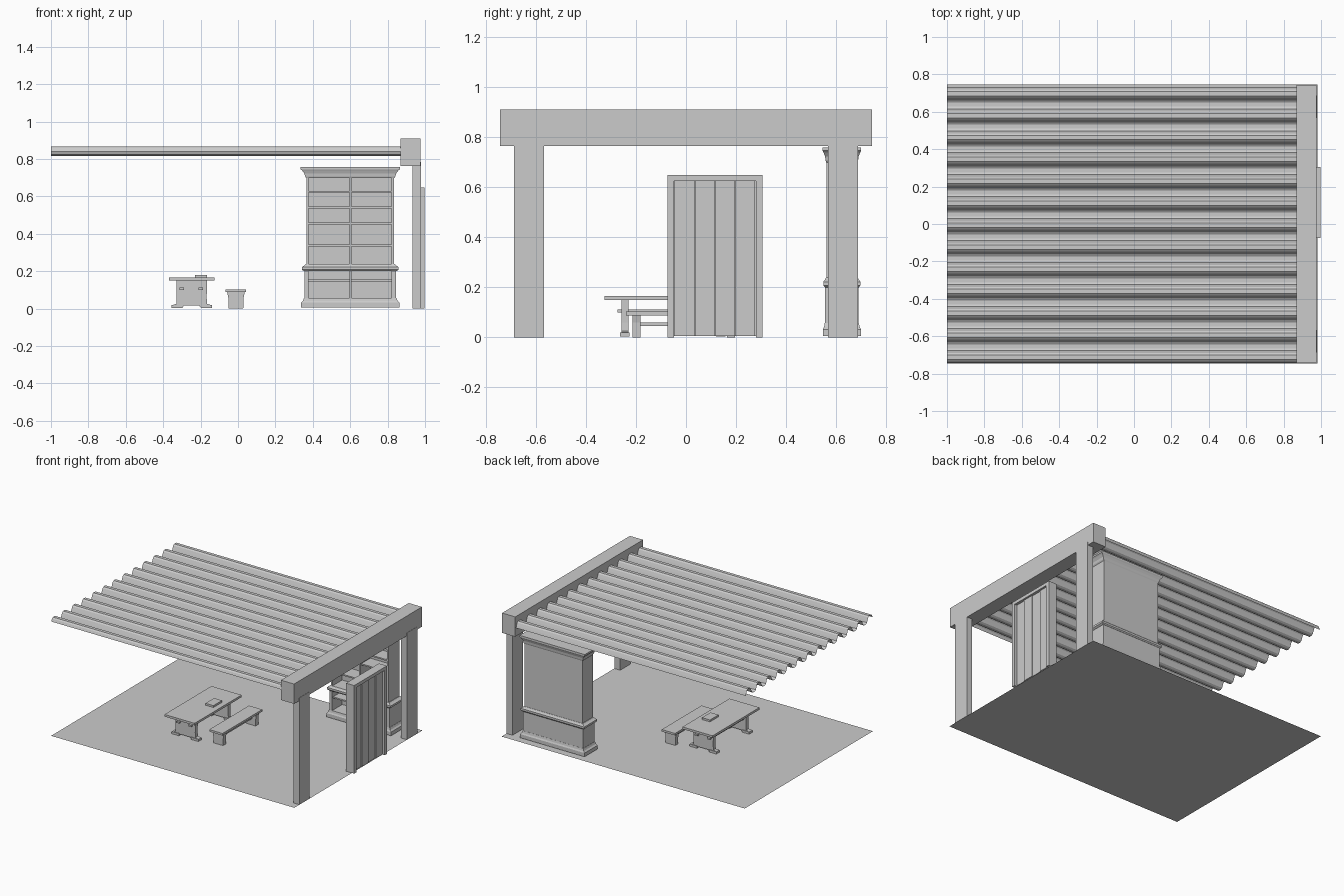
import bpy, bmesh, math

if "Cube" in bpy.data.objects:
    bpy.data.objects.remove(bpy.data.objects["Cube"])

grey = bpy.data.materials.new("plain grey")
grey.diffuse_color = (0.6, 0.6, 0.6, 1)
grey.use_nodes = True
grey.node_tree.nodes["Principled BSDF"].inputs["Base Color"].default_value = grey.diffuse_color


def make(name, verts, faces):
    me = bpy.data.meshes.new(name)
    me.from_pydata(verts, [], faces)
    bm = bmesh.new()
    bm.from_mesh(me)
    bmesh.ops.recalc_face_normals(bm, faces=bm.faces)
    bm.to_mesh(me)
    bm.free()
    me.materials.append(grey)
    ob = bpy.data.objects.new(name, me)
    bpy.context.collection.objects.link(ob)
    return ob


def stack(name, levels):
    """Stacked rectangles: each level is (x0, x1, y0, y1, z)."""
    v, f = [], []
    for x0, x1, y0, y1, z in levels:
        v += [(x0, y0, z), (x1, y0, z), (x1, y1, z), (x0, y1, z)]
    for k in range(len(levels) - 1):
        a = 4 * k
        for i in range(4):
            j = (i + 1) % 4
            f.append((a + i, a + j, a + 4 + j, a + 4 + i))
    n = len(v)
    f += [(3, 2, 1, 0), (n - 4, n - 3, n - 2, n - 1)]
    return make(name, v, f)


def box(name, x0, x1, y0, y1, z0, z1):
    return stack(name, [(x0, x1, y0, y1, z0), (x0, x1, y0, y1, z1)])


def plate(name, outline, y0, y1):
    """Outline in x, z extruded along y."""
    n = len(outline)
    v = [(x, y, z) for y in (y0, y1) for x, z in outline]
    f = [tuple(range(n)), tuple(range(2 * n - 1, n - 1, -1))]
    f += [(i, (i + 1) % n, n + (i + 1) % n, n + i) for i in range(n)]
    return make(name, v, f)


# floor
make("floor", [(-1, -.745, 0), (.98, -.745, 0), (.98, .745, 0), (-1, .745, 0)], [(0, 1, 2, 3)])

# corrugated roof: narrow crests, wide rounded troughs
wave = [(-.03, .84), (-.022, .858), (-.012, .866), (.012, .866), (.022, .858),
        (.03, .84), (.036, .824), (.048, .816), (.069, .816), (.081, .824)]
pts = [(-.7125 + .1175 * k + dy, z) for k in range(13) for dy, z in wave]
pts = [(max(-.745, min(.745, y)), z) for y, z in pts if y < .745]
v = [(x, y, z) for y, z in pts for x in (-1, .9)]
make("corrugated_roof", v, [(2 * i, 2 * i + 1, 2 * i + 3, 2 * i + 2) for i in range(len(pts) - 1)])

# beam and posts
box("beam", .87, .977, -.743, .743, .763, .909)
for s, n in ((-1, "front_post"), (1, "back_post")):
    a, b = sorted((s * .566, s * .686))
    box(n, .932, .979, a, b, 0, .785)

# door frame and planks
box("door_jamb_front", .932, .998, -.074, -.048, 0, .648)
box("door_jamb_back", .932, .998, .28, .306, 0, .648)
box("door_lintel", .932, .998, -.048, .28, .624, .648)
for i in range(4):
    y = -.046 + i * .081
    off = .006 * (i % 2)
    box("door_plank", .955 + off, .978 + off, y, y + .079, .005, .624)
box("door_backing", .958, .97, -.048, .28, .005, .624)


# cabinet
def ring(d, z):
    return (.365 - d, .835 + d, .56 - d * .5, .684 + d * .5, z)


stack("cabinet_plinth", [ring(.028, .005), ring(.028, .032), ring(.018, .042), ring(.012, .058)])
stack("cabinet_waist", [ring(.012, .2), ring(.024, .208), ring(.024, .222), ring(.012, .23), ring(.004, .238)])
stack("cabinet_crown", [ring(0, .698), ring(.006, .706), ring(.01, .722), ring(.022, .738),
                        ring(.03, .745), ring(.03, .758)])
for n, z0, z1, d in (("lower", .055, .205, .01), ("upper", .235, .7, 0)):
    box("cabinet_%s_left_side" % n, .365 - d, .378, .56 - d / 2, .68, z0, z1)
    box("cabinet_%s_right_side" % n, .822, .835 + d, .56 - d / 2, .68, z0, z1)
    box("cabinet_%s_divider" % n, .595, .607, .56 - d / 2, .68, z0, z1)
    box("cabinet_%s_back" % n, .365 - d, .835 + d, .672, .684 + d / 2, z0, z1)
for z in (.15, .337, .455, .54, .625):
    box("cabinet_shelf", .375, .825, .566, .675, z - .005, z + .005)

# table
TY = -.053
box("table_top", -.37, -.125, -.326, .22, .15, .166)
for s in (-1, 1):
    y = TY + s * .191
    cx = -.2475
    plate("table_leg", [(cx - .082, .025), (cx - .095, .022), (cx - .108, .016), (cx - .108, .005),
                        (cx - .05, .005), (cx - .04, .016), (cx + .04, .016), (cx + .05, .005),
                        (cx + .108, .005), (cx + .108, .016), (cx + .095, .022), (cx + .082, .025),
                        (cx + .08, .06), (cx + .082, .15), (cx - .082, .15), (cx - .08, .06)],
          y - .014, y + .014)
    for e in (-1, 1):
        x = cx + e * .079
        box("table_foot", x - .03, x + .03, y - .019, y + .019, .004, .02)
for x in (-.3, -.2):
    box("table_stretcher", x - .012, x + .012, TY - .22, TY + .22, .1, .112)

# book on the table
box("book", -.23, -.165, -.05, .05, .166, .18)

# bench
box("bench_top", -.066, .042, -.24, .222, .088, .103)
for y in (-.198, .18):
    plate("bench_leg", [(-.05, 0), (.028, 0), (.03, .06), (.036, .088), (-.058, .088), (-.052, .06)],
          y - .016, y + .016)
box("bench_stretcher", -.022, 0, -.214, .196, .046, .06)
